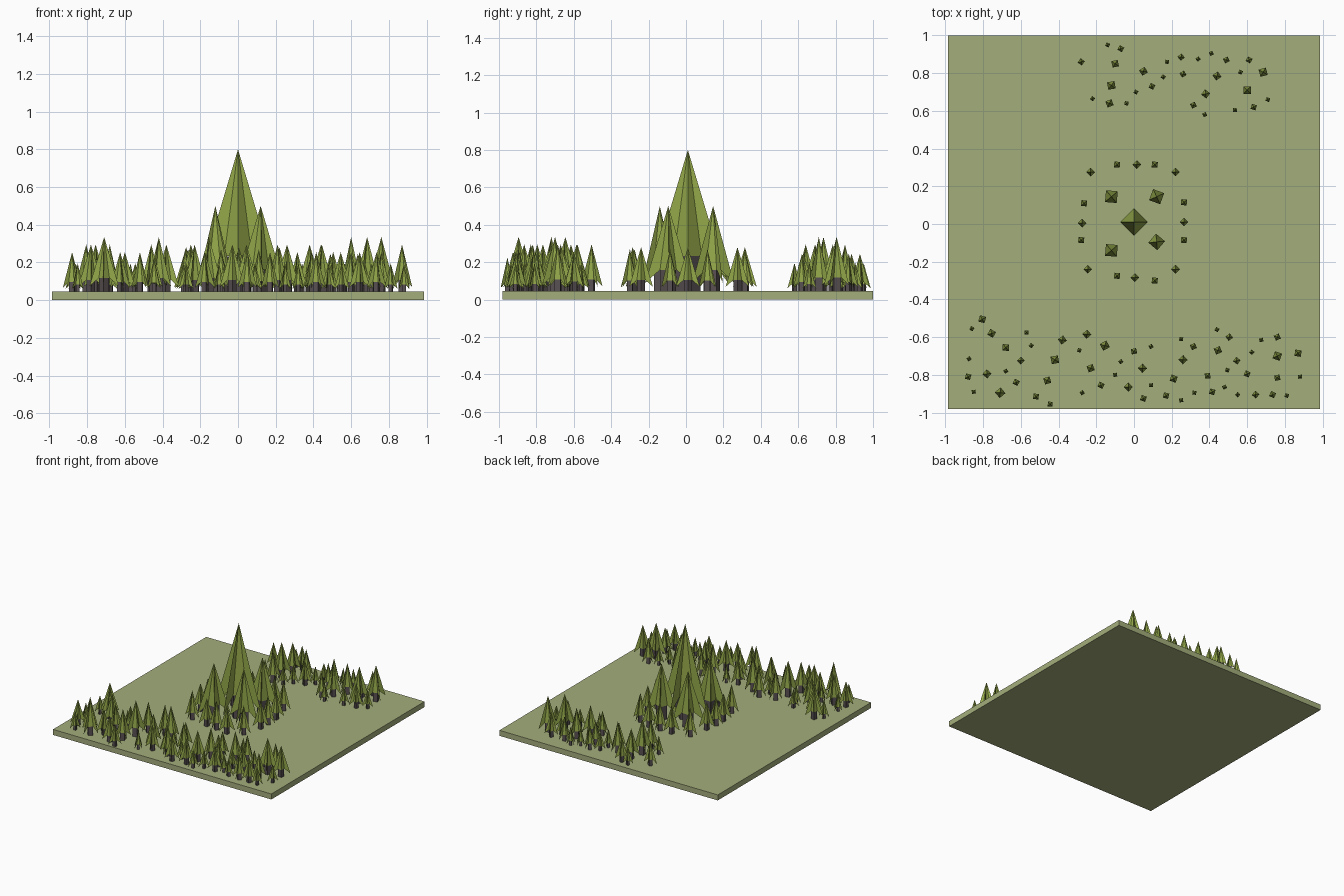
import bpy, bmesh, math, random
from mathutils import Vector

if "Cube" in bpy.data.objects:
    bpy.data.objects.remove(bpy.data.objects["Cube"])

random.seed(4)
GROUND = 0.045


def material(name, rgb):
    m = bpy.data.materials.new(name)
    m.diffuse_color = (*rgb, 1)
    m.use_nodes = True
    m.node_tree.nodes["Principled BSDF"].inputs["Base Color"].default_value = m.diffuse_color
    return m


grass = material("grass", (0.37, 0.42, 0.20))
leaf = material("foliage", (0.30, 0.40, 0.07))
bark = material("bark", (0.10, 0.08, 0.085))

# ground slab
bpy.ops.mesh.primitive_cube_add(size=1, location=(0, 0.01, GROUND / 2))
slab = bpy.context.object
slab.name = "ground_slab"
slab.scale = (1.975, 1.98, GROUND)
slab.data.materials.append(grass)


def tree_mesh():
    """Tree of height 1: square trunk, slim pyramid and four drooping fins."""
    bm = bmesh.new()
    core, fin, waist, tip = 0.097, 0.27, 0.25, 0.10
    dirs = [Vector((math.cos(a), math.sin(a), 0))
            for a in (0, math.pi / 2, math.pi, 3 * math.pi / 2)]
    up = Vector((0, 0, 1))
    # crown core
    top = bm.verts.new(up)
    ring = [bm.verts.new(d * core + up * waist) for d in dirs]
    for i in range(4):
        bm.faces.new((top, ring[i], ring[(i + 1) % 4]))
    bm.faces.new(ring[::-1])
    # fins along the corners
    for d in dirs:
        bm.faces.new([bm.verts.new(p) for p in
                      (up, d * core + up * waist, d * fin + up * tip)])
    # trunk
    low = [bm.verts.new(d * 0.09) for d in dirs]
    high = [bm.verts.new(d * 0.09 + up * (waist - 0.002)) for d in dirs]
    walls = [bm.faces.new((low[i], low[(i + 1) % 4], high[(i + 1) % 4], high[i]))
             for i in range(4)]
    walls.append(bm.faces.new(low[::-1]))
    for f in walls:
        f.material_index = 1
    me = bpy.data.meshes.new("tree")
    bm.to_mesh(me)
    bm.free()
    me.materials.append(leaf)
    me.materials.append(bark)
    return me


TREE = tree_mesh()


def plant(name, x, y, height, turn):
    ob = bpy.data.objects.new(name, TREE)
    ob.location = (x, y, GROUND)
    ob.scale = (height,) * 3
    ob.rotation_euler.z = math.radians(turn)
    bpy.context.collection.objects.link(ob)


def grove(name, height, spots):
    for x, y in spots:
        plant(name, x, y, height, random.uniform(0, 90))


# central giant and its four companions
plant("giant_tree", 0, 0.01, 0.755, 0)
for x, y, turn in ((-.12, .145, 40), (.12, .145, 25), (.12, -.095, 5), (-.12, -.14, 40)):
    plant("large_tree", x, y, 0.455, turn)

# ring of trees, alternately turned by 45 degrees
ring = [(-.23, .275), (-.09, .315), (.015, .315), (.11, .315), (.22, .275),
        (.265, .115), (.265, .01), (.265, -.085), (.22, -.24), (.11, -.30),
        (.005, -.285), (-.09, -.275), (-.245, -.24), (-.28, -.085),
        (-.275, .005), (-.265, .11)]
for i, (x, y) in enumerate(ring):
    plant("ring_tree", x, y, 0.235 if i % 2 == 0 else 0.225,
          (0 if i % 2 == 0 else 40))

# back grove, by tree height
grove("back_tree", 0.15, [(-.14, .95), (-.22, .665), (-.04, .64), (.01, .70),
      (.155, .78), (.175, .86), (.34, .875), (.41, .905), (.375, .58),
      (.565, .805), (.535, .605), (.71, .66)])
grove("back_tree", 0.20, [(-.07, .93), (-.28, .86), (.095, .73), (.25, .885),
      (.26, .795), (.49, .87), (.315, .63), (.61, .87), (.635, .62)])
grove("back_tree", 0.25, [(-.10, .85), (-.13, .64), (.05, .81), (.44, .785), (.38, .69)])
grove("back_tree", 0.29, [(-.12, .735), (.685, .805), (.60, .71)])

# front grove, by tree height
grove("front_tree", 0.15, [(-.86, -.555), (-.57, -.575), (-.545, -.645),
      (-.875, -.715), (-.68, -.78), (-.85, -.89), (-.29, -.67), (-.07, -.73),
      (-.10, -.80), (-.275, -.895), (.09, -.65), (.09, -.855), (.25, -.61)])
grove("front_tree", 0.15, [(.25, -.935), (.32, -.895), (.44, -.56),
      (.495, -.775), (.48, -.865), (.55, -.905), (.625, -.68), (.675, -.615),
      (.81, -.91), (.88, -.81)])
grove("front_tree", 0.18, [(-.445, -.955)])
grove("front_tree", 0.21, [(-.88, -.81), (-.60, -.725), (-.625, -.84),
      (-.52, -.915), (-.175, -.855), (0, -.675), (.05, -.925), (.17, -.91),
      (.315, -.65), (.415, -.89), (.39, -.805), (.505, -.60), (.545, -.725),
      (.645, -.905), (.60, -.795), (.76, -.60), (.76, -.815), (.735, -.905)])
grove("front_tree", 0.25, [(-.805, -.505), (-.755, -.58), (-.68, -.655),
      (-.78, -.795), (-.46, -.83), (-.38, -.615), (-.25, -.585), (-.23, -.765),
      (.045, -.765), (-.03, -.865), (.21, -.82), (.26, -.72), (.445, -.67),
      (.87, -.685)])
grove("front_tree", 0.29, [(-.71, -.895), (-.42, -.72), (-.155, -.645), (.76, -.70)])
